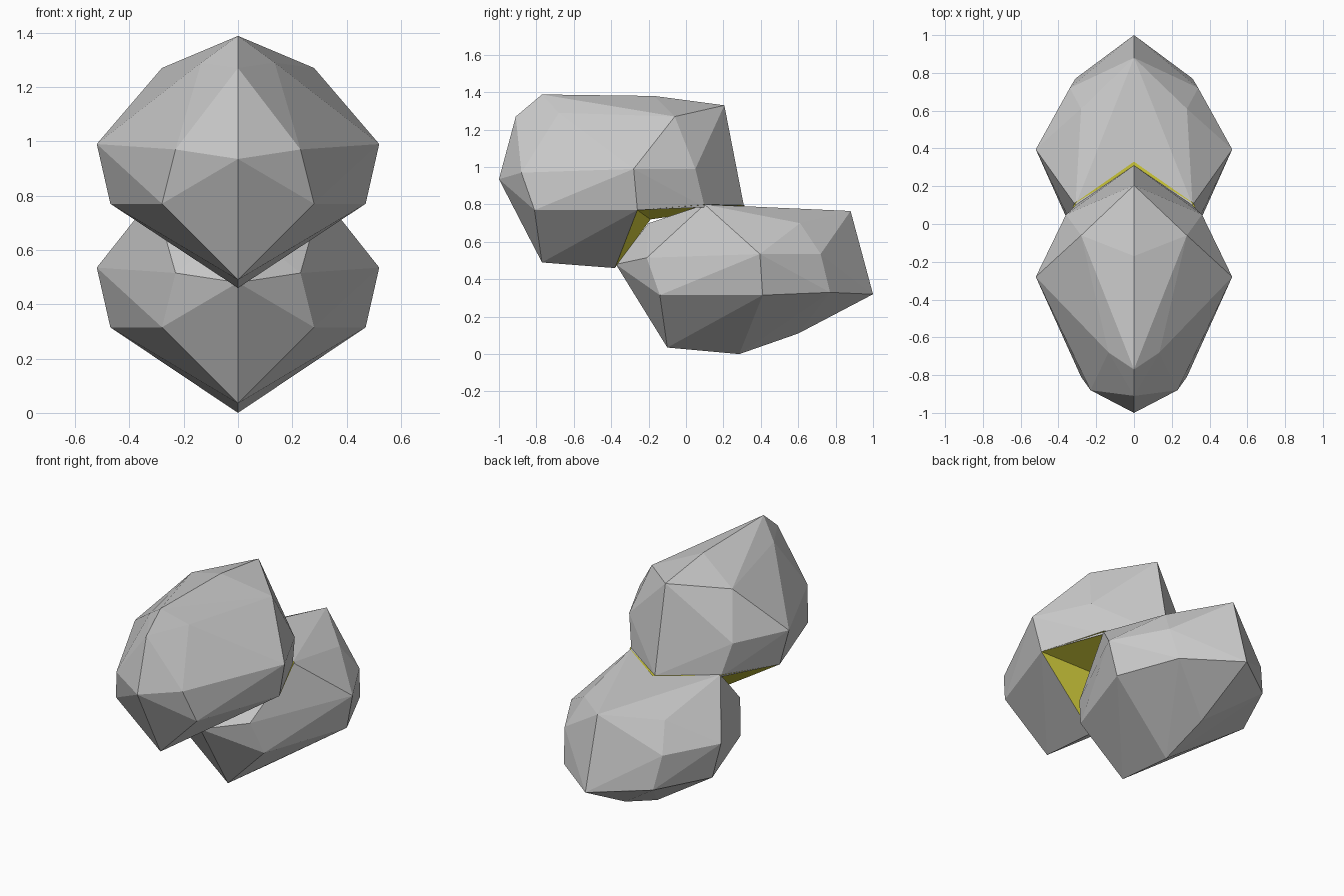
import bpy, bmesh

if "Cube" in bpy.data.objects:
    bpy.data.objects.remove(bpy.data.objects["Cube"])

def finish(name, bm):
    bmesh.ops.recalc_face_normals(bm, faces=bm.faces)
    me = bpy.data.meshes.new(name)
    bm.to_mesh(me)
    bm.free()
    ob = bpy.data.objects.new(name, me)
    bpy.context.collection.objects.link(ob)
    return ob

def faceted_lobe(name, half, opening=()):
    """Faceted hull from half the corner points, mirrored over x; may be left open."""
    bm = bmesh.new()
    for x, y, z in half:
        bm.verts.new((x, y, z))
        if x > 0:
            bm.verts.new((-x, y, z))
    bmesh.ops.convex_hull(bm, input=bm.verts[:])
    rim = {(round(x, 3), round(y, 3), round(z, 3)) for x, y, z in opening}
    key = lambda v: (round(abs(v.co.x), 3), round(v.co.y, 3), round(v.co.z, 3))
    cut = [f for f in bm.faces if rim and all(key(v) in rim for v in f.verts)]
    bmesh.ops.delete(bm, geom=cut, context='FACES')
    loose = [v for v in bm.verts if not v.link_faces]
    bmesh.ops.delete(bm, geom=loose, context='VERTS')
    return finish(name, bm)

# Rim where the upper lobe meets the yellow underside
rim = [(0, -.38, .46), (.47, -.26, .77), (.31, .10, .785), (0, .31, .79)]

# Upper lobe: centre profile, then side corners
upper = rim + [
    (0, -1, .935), (0, -.91, 1.27), (0, -.77, 1.388), (0, -.17, 1.38),
    (0, .205, 1.33), (0, -.77, .49),
    (.52, -.28, .99), (.28, -.81, .77), (.23, -.88, .97),
    (.135, -.68, 1.29), (.28, -.06, 1.27), (.36, .05, .99)]
faceted_lobe("upper_lobe", upper, rim)

# Lower lobe
lower = [
    (0, -.375, .48), (0, -.2, .70), (0, -.1, .035), (0, .285, 0),
    (0, .6, .11), (0, .84, .25), (0, 1, .32), (0, .88, .765), (0, .31, .79),
    (.23, -.21, .515), (.28, -.14, .315), (.47, .41, .315), (.52, .395, .535),
    (.31, .77, .33), (.34, .72, .535), (.28, .61, .70), (.31, .10, .80)]
faceted_lobe("lower_lobe", lower)

# Yellow underside: fan from a recessed centre point, with a small lip at the back
loop = [rim[0], rim[1], (.315, .11, .80), (0, .33, .795)]
loop += [(-x, y, z) for x, y, z in reversed(loop[1:3])]
bm = bmesh.new()
centre = bm.verts.new((0, -.19, .72))
ring = [bm.verts.new(p) for p in loop]
for a, b in zip(ring, ring[1:] + ring[:1]):
    bm.faces.new((centre, a, b))
underside = finish("yellow_underside", bm)
mat = bpy.data.materials.new("yellow")
mat.diffuse_color = (.72, .68, .05, 1)
mat.use_nodes = True
mat.node_tree.nodes["Principled BSDF"].inputs["Base Color"].default_value = mat.diffuse_color
underside.data.materials.append(mat)
